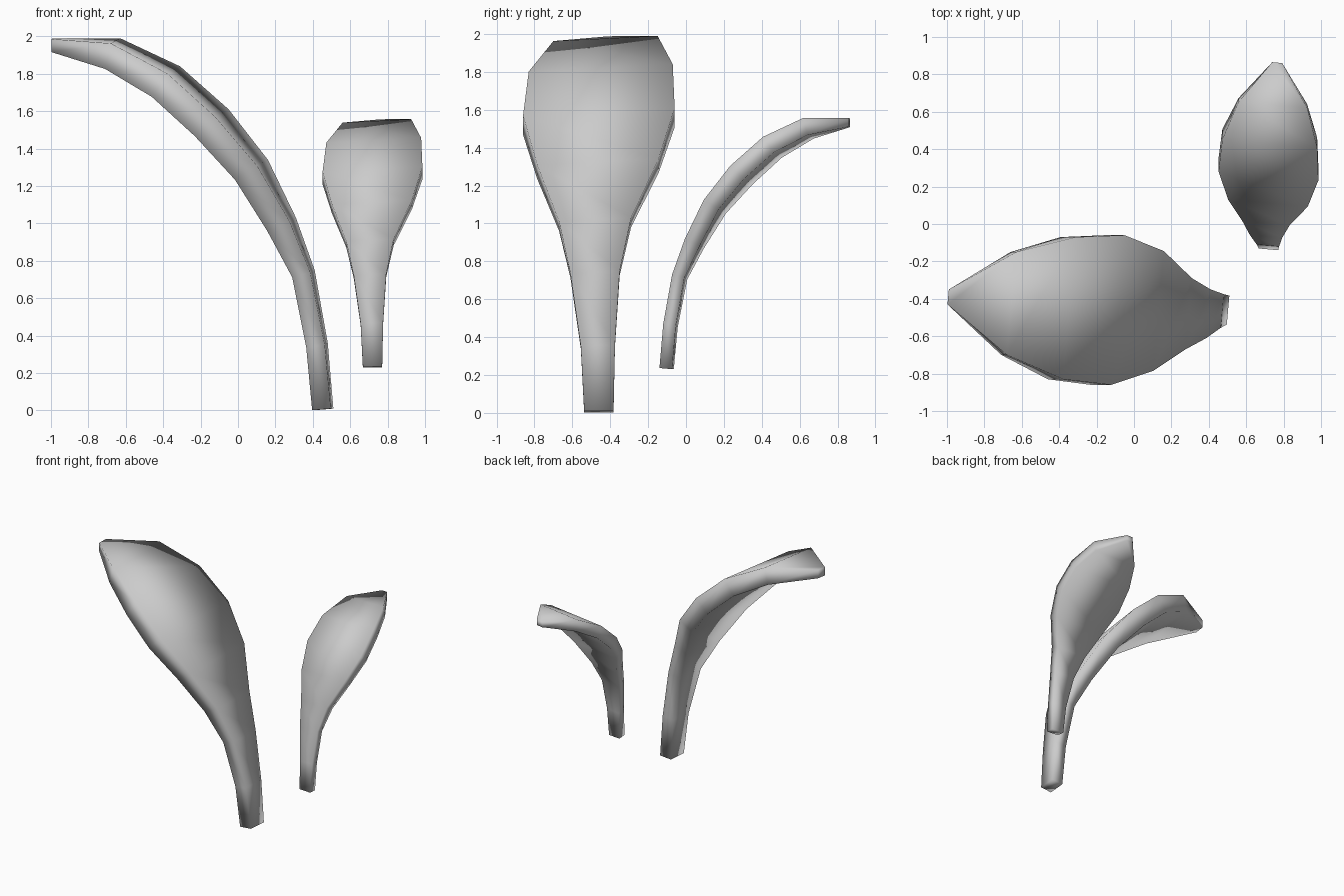
import bpy
import bmesh
from mathutils import Vector, Matrix
from math import radians

cube = bpy.data.objects.get("Cube")
if cube:
    bpy.data.objects.remove(cube, do_unlink=True)

grey = bpy.data.materials.new("plain grey")
grey.use_nodes = True
colour = (0.6, 0.6, 0.6, 1)
grey.diffuse_color = colour
grey.node_tree.nodes["Principled BSDF"].inputs["Base Color"].default_value = colour

# Arching leaf, base to tip: outer edge x, outer edge z, centre y, width, thickness
STATIONS = [
    (0.51, 0.01, -0.46, 0.155, 0.1),
    (0.48, 0.36, -0.465, 0.18, 0.1),
    (0.41, 0.75, -0.48, 0.26, 0.1),
    (0.31, 1.03, -0.48, 0.38, 0.13),
    (0.16, 1.34, -0.465, 0.64, 0.14),
    (-0.05, 1.61, -0.46, 0.8, 0.15),
    (-0.31, 1.84, -0.45, 0.76, 0.15),
    (-0.63, 1.99, -0.425, 0.55, 0.14),
    (-0.99, 1.99, -0.39, 0.08, 0.07),
]
TWIST_X, TWIST_Z = 0.09, 0.05


def make_leaf(name, transform):
    """Bridge four-cornered sections along the arch, then cap both ends."""
    bm = bmesh.new()
    rings = []
    last = len(STATIONS) - 1
    for i, (x, z, y, width, thick) in enumerate(STATIONS):
        before, after = STATIONS[max(i - 1, 0)], STATIONS[min(i + 1, last)]
        tangent = Vector((after[0] - before[0], 0, after[1] - before[1])).normalized()
        inward = Vector((-tangent.z, 0, tangent.x)) * thick
        left = Vector((x, y + width / 2, z))
        right = left - Vector((TWIST_X, 1, TWIST_Z if i else 0)) * width
        corners = (left, right, right + inward, left + inward)
        rings.append([bm.verts.new(c) for c in corners])
    for low, high in zip(rings, rings[1:]):
        for k in range(4):
            n = (k + 1) % 4
            bm.faces.new((low[k], low[n], high[n], high[k]))
    bm.faces.new(rings[0])
    bm.faces.new(rings[-1])
    bmesh.ops.transform(bm, matrix=transform, verts=bm.verts)
    bmesh.ops.recalc_face_normals(bm, faces=bm.faces)
    for face in bm.faces:
        face.smooth = True
    mesh = bpy.data.meshes.new(name)
    bm.to_mesh(mesh)
    bm.free()
    mesh.materials.append(grey)
    leaf = bpy.data.objects.new(name, mesh)
    bpy.context.collection.objects.link(leaf)


make_leaf("large_leaf", Matrix.Identity(4))

# The small leaf is the same shape, scaled and turned a quarter
make_leaf("small_leaf",
          Matrix.Translation((1.026, 0.2, 0.23))
          @ Matrix.Rotation(radians(-90), 4, "Z")
          @ Matrix.Scale(0.667, 4))
